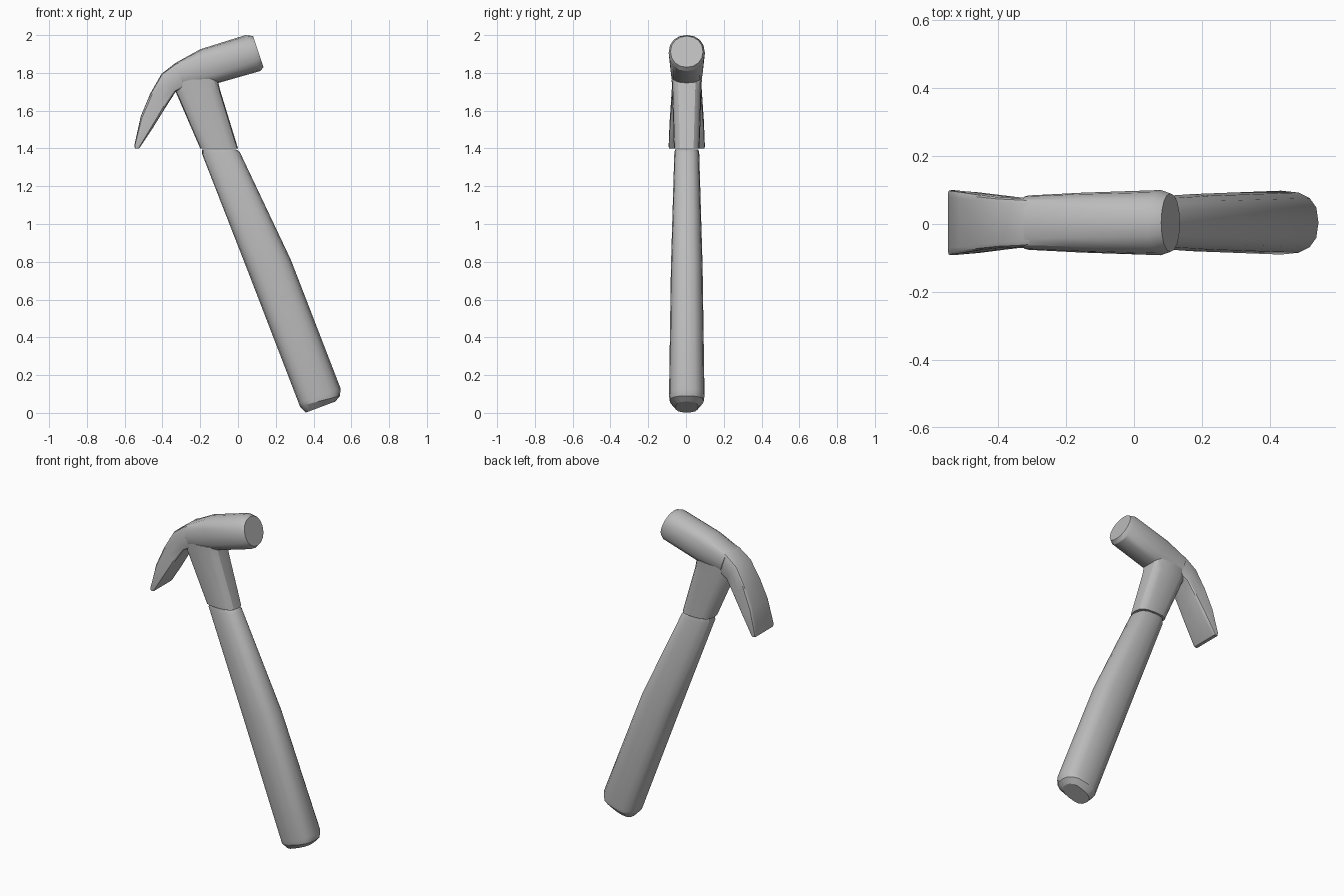
import bpy
import bmesh
from math import cos, sin, pi, copysign
from mathutils import Vector

old = bpy.data.objects.get("Cube")
if old:
    bpy.data.objects.remove(old, do_unlink=True)

grey = bpy.data.materials.new("plain grey")
grey.use_nodes = True
colour = (0.5, 0.5, 0.5, 1)
grey.diffuse_color = colour
grey.node_tree.nodes["Principled BSDF"].inputs["Base Color"].default_value = colour

SIDES = 16
OFFSET_Y = 0.004


def power(v, p):
    return copysign(abs(v) ** (2 / p), v) if abs(v) > 1e-6 else 0.0


def loft(name, sections):
    """Skin sections: (x, z) of two opposite edges, half depth, squareness."""
    bm = bmesh.new()
    rings = []
    for a, b, depth, square in sections:
        a, b = Vector((a[0], 0, a[1])), Vector((b[0], 0, b[1]))
        mid, half = (a + b) / 2, (a - b) / 2
        ring = []
        for i in range(SIDES):
            t = 2 * pi * i / SIDES
            p = mid + half * power(cos(t), square)
            p.y = OFFSET_Y + depth * power(sin(t), square)
            ring.append(bm.verts.new(p))
        rings.append(ring)
    for r, s in zip(rings, rings[1:]):
        for i in range(SIDES):
            j = (i + 1) % SIDES
            bm.faces.new((r[i], r[j], s[j], s[i]))
    bm.faces.new(rings[0])
    bm.faces.new(rings[-1])
    bmesh.ops.recalc_face_normals(bm, faces=bm.faces)
    mesh = bpy.data.meshes.new(name)
    bm.to_mesh(mesh)
    bm.free()
    mesh.materials.append(grey)
    obj = bpy.data.objects.new(name, mesh)
    bpy.context.collection.objects.link(obj)
    bpy.ops.object.select_all(action='DESELECT')
    obj.select_set(True)
    bpy.context.view_layer.objects.active = obj
    bpy.ops.object.shade_smooth_by_angle(angle=pi / 6)
    return obj


# Long grip, flaring towards a chamfered butt
loft("handle", [
    ((-0.19, 1.395), (-0.01, 1.395), 0.062, 2.6),
    ((-0.19, 1.37), (0.01, 1.38), 0.066, 2.6),
    ((0.06, 0.73), (0.28, 0.81), 0.084, 2.6),
    ((0.322, 0.05), (0.543, 0.13), 0.094, 2.6),
    ((0.327, 0.035), (0.54, 0.09), 0.09, 2.6),
    ((0.36, 0.002), (0.515, 0.06), 0.06, 2.6),
])

# Socket joining the grip to the head
loft("neck", [
    ((-0.2, 1.4), (0.0, 1.4), 0.068, 3),
    ((-0.33, 1.7), (-0.092, 1.7), 0.077, 3.5),
    ((-0.33, 1.76), (-0.11, 1.77), 0.08, 4),
])

# Striking head, round at the face and squarer over the neck
loft("striking_head", [
    ((0.08, 1.995), (0.135, 1.83), 0.086, 2.1),
    ((0.04, 2.0), (0.118, 1.81), 0.096, 2.2),
    ((-0.2, 1.925), (-0.11, 1.745), 0.088, 2.8),
    ((-0.33, 1.853), (-0.29, 1.73), 0.08, 4),
])

# Curved claw, spreading and thinning to its tip
loft("claw", [
    ((-0.27, 1.875), (-0.22, 1.75), 0.068, 5),
    ((-0.33, 1.853), (-0.27, 1.73), 0.073, 7),
    ((-0.405, 1.795), (-0.33, 1.7), 0.076, 8),
    ((-0.465, 1.69), (-0.385, 1.615), 0.083, 8),
    ((-0.515, 1.57), (-0.45, 1.51), 0.091, 8),
    ((-0.548, 1.42), (-0.52, 1.405), 0.096, 8),
    ((-0.546, 1.4), (-0.525, 1.4), 0.094, 8),
])
